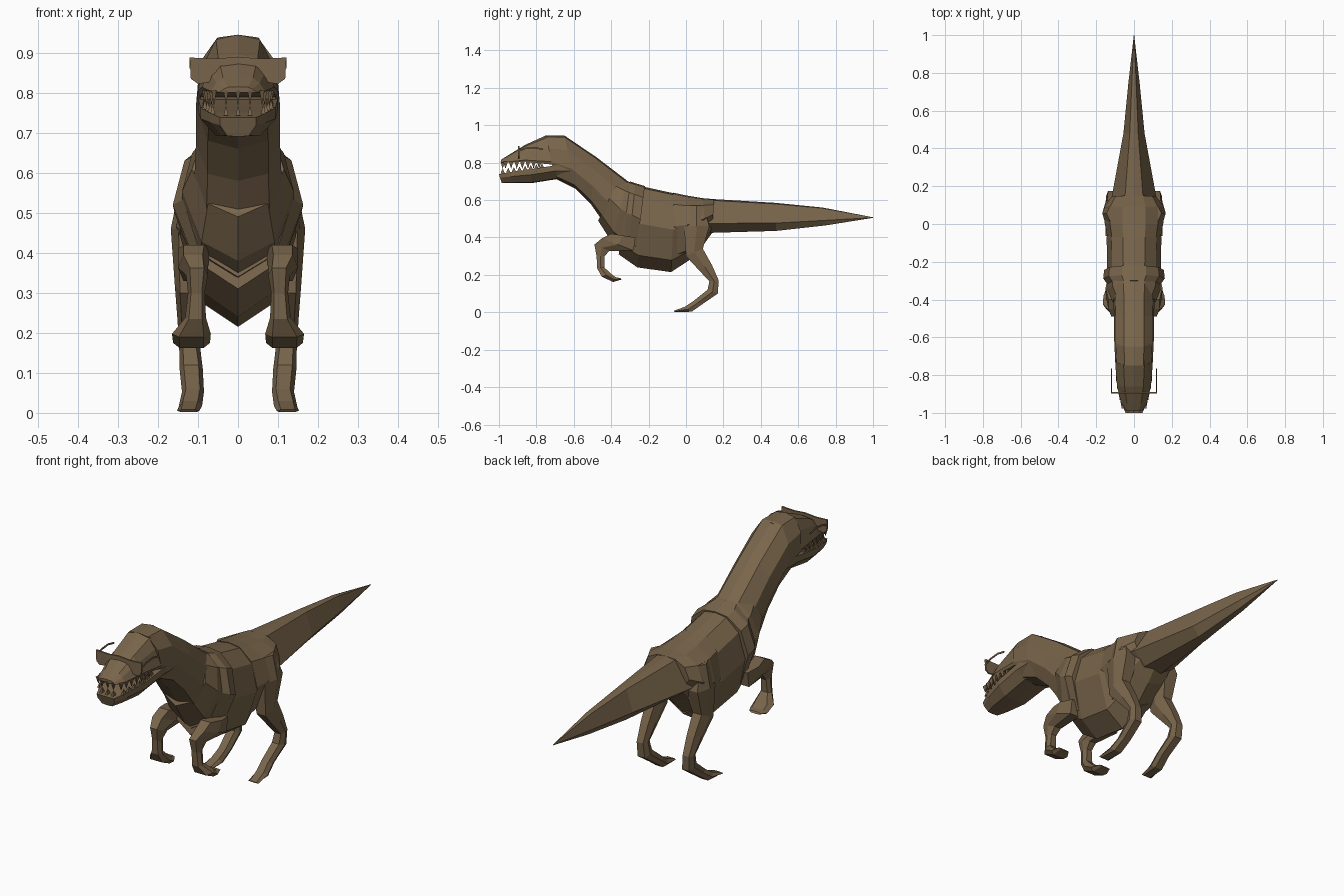
import bpy, bmesh, math
from mathutils import Vector

skin = bpy.data.materials.new("brown_hide")
skin.diffuse_color = (0.19, 0.13, 0.07, 1)


def finish(name, bm):
    bmesh.ops.recalc_face_normals(bm, faces=bm.faces)
    me = bpy.data.meshes.new(name)
    bm.to_mesh(me)
    bm.free()
    me.materials.append(skin)
    ob = bpy.data.objects.new(name, me)
    bpy.context.collection.objects.link(ob)
    return ob


def loft(name, rings):
    """Skin a list of closed rings and cap both ends."""
    bm = bmesh.new()
    vs = [[bm.verts.new(p) for p in r] for r in rings]
    n = len(rings[0])
    for a, b in zip(vs, vs[1:]):
        for i in range(n):
            j = (i + 1) % n
            bm.faces.new((a[i], a[j], b[j], b[i]))
    bm.faces.new(vs[0])
    bm.faces.new(vs[-1])
    bmesh.ops.remove_doubles(bm, verts=bm.verts, dist=0.0005)
    return finish(name, bm)


def section(top, bottom, width, shape):
    """Symmetric ring from a top point to a bottom point (y, z)."""
    t, b = Vector((0, *top)), Vector((0, *bottom))
    right = [t.lerp(b, f) + Vector((width * w, 0, 0)) for f, w in shape]
    left = [Vector((-p.x, p.y, p.z)) for p in reversed(right) if p.x > 1e-6]
    return right + left


def trunk(name, rows, shape):
    return loft(name, [section(t, b, w, shape) for t, b, w in rows])


def limb(name, rows):
    """Mirrored pair of limbs; each row is front (y, z), back (y, z), inner x, outer x."""
    for side, s in (("right", 1), ("left", -1)):
        rings = []
        for f, b, xi, xo in rows:
            f, b = Vector((0, *f)), Vector((0, *b))
            m, c = (f + b) / 2, (xo - xi) * 0.18
            pts = [(f, xi + c), (f, xo - c), (m, xo), (b, xo - c), (b, xi + c), (m, xi)]
            rings.append([p + Vector((s * x, 0, 0)) for p, x in pts])
        loft(f"{name}_{side}", rings)


NECK = [(0, 0), (0.03, 0.5), (0.28, 0.92), (0.62, 1), (0.93, 0.72), (1, 0)]
BODY = [(0, 0), (0.02, 0.4), (0.16, 0.82), (0.46, 1), (0.85, 0.65), (1, 0)]
TAIL = [(0, 0), (0.04, 0.4), (0.72, 1), (1, 0.4), (1, 0)]
HEAD = [(0, 0), (0.08, 0.55), (0.4, 0.8), (0.9, 1), (1, 0.95), (1, 0)]
JAW = [(0, 0), (0, 1), (0.4, 1), (0.95, 0.6), (1, 0)]

# Neck, chest and torso, with overlapping bands
trunk("neck", [((-0.75, .945), (-0.70, .715), .10),
               ((-0.65, .945), (-0.59, .66), .105),
               ((-0.48, .83), (-0.51, .58), .105),
               ((-0.31, .70), (-0.44, .48), .11)], NECK)
trunk("chest", [((-0.36, .71), (-0.47, .49), .115),
                ((-0.31, .70), (-0.40, .38), .14),
                ((-0.23, .67), (-0.33, .33), .14)], BODY)
trunk("shoulder_band", [((-0.30, .70), (-0.36, .34), .135),
                        ((-0.27, .69), (-0.31, .32), .163),
                        ((-0.22, .675), (-0.27, .29), .158)], BODY)
trunk("belly", [((-0.30, .68), (-0.36, .31), .13),
                ((-0.22, .67), (-0.26, .24), .142),
                ((-0.06, .635), (-0.08, .215), .145),
                ((0.02, .61), (0.02, .28), .12)], BODY)
trunk("hip_band", [((-0.07, .64), (-0.05, .25), .143),
                   ((0.00, .625), (0.01, .28), .155),
                   ((0.09, .61), (0.10, .37), .155),
                   ((0.15, .605), (0.14, .425), .118)], BODY)
trunk("tail", [((0.08, .61), (0.10, .425), .125),
               ((0.15, .605), (0.14, .425), .118),
               ((0.48, .585), (0.48, .435), .056),
               ((0.73, .56), (0.75, .465), .03),
               ((1.0, .508), (1.0, .505), .001)], TAIL)

# Head and open jaw
trunk("upper_head", [((-0.64, .94), (-0.64, .78), .10),
                     ((-0.75, .945), (-0.72, .79), .10),
                     ((-0.86, .895), (-0.86, .805), .09),
                     ((-0.95, .84), (-0.95, .80), .068),
                     ((-0.99, .815), (-0.99, .80), .045)], HEAD)
trunk("lower_jaw", [((-0.62, .80), (-0.62, .69), .10),
                    ((-0.70, .785), (-0.69, .712), .10),
                    ((-0.83, .765), (-0.83, .69), .094),
                    ((-0.94, .75), (-0.93, .69), .07),
                    ((-1.0, .738), (-0.985, .69), .045)], JAW)


# Teeth: small pyramids following the jaw edges
def teeth(name, z_at, length, shift):
    bm = bmesh.new()
    spots = []
    for i in range(7):
        y = -0.965 + shift + i * 0.03
        x = 0.06 + (y + 0.965) * 0.21 if y < -0.86 else 0.083
        spots += [(x, y), (-x, y)]
    spots += [(x, -0.98) for x in (-0.03, 0, 0.03)]
    for x, y in spots:
        z = z_at(y)
        base = [bm.verts.new((x + a, y + b, z)) for a, b in
                ((.006, .012), (-.006, .012), (-.006, -.012), (.006, -.012))]
        tip = bm.verts.new((x, y, z + length))
        bm.faces.new(base)
        for i in range(4):
            bm.faces.new((base[i], base[(i + 1) % 4], tip))
    finish(name, bm)


teeth("upper_teeth", lambda y: 0.805, -0.038, 0)
teeth("lower_teeth", lambda y: 0.74 + (y + 1) * 0.13, 0.026, 0.015)

# Brow plate with thin side arms sweeping back
bm = bmesh.new()
half = [(0, .83), (.05, .83), (.06, .828), (.10, .822), (.118, .835), (.121, .888),
        (.055, .885), (0, .89)]
outline = half + [(-x, z) for x, z in reversed(half[1:-1])]
front = bm.faces.new([bm.verts.new((x, -0.898, z)) for x, z in outline])
ext = bmesh.ops.extrude_face_region(bm, geom=[front])["geom"]
bmesh.ops.translate(bm, vec=(0, .008, 0), verts=[v for v in ext if isinstance(v, bmesh.types.BMVert)])
finish("brow_plate", bm)
limb("brow_arm", [((y, z), (y, z + .008), .116, .121) for y, z in
                  ((-0.898, .858), (-0.86, .872), (-0.81, .877), (-0.765, .867))])

# Front legs with feet curled back
limb("front_leg", [((-0.40, .42), (-0.27, .40), .07, .15),
                   ((-0.45, .395), (-0.28, .33), .075, .15),
                   ((-0.49, .362), (-0.41, .328), .075, .13),
                   ((-0.478, .30), (-0.435, .30), .083, .125),
                   ((-0.475, .235), (-0.437, .24), .08, .132),
                   ((-0.45, .19), (-0.40, .205), .068, .165),
                   ((-0.39, .162), (-0.375, .187), .07, .162),
                   ((-0.345, .175), (-0.35, .183), .09, .15)])

# Hind legs
limb("hind_leg", [((0.02, .57), (0.09, .57), .06, .145),
                  ((-0.01, .46), (0.125, .46), .06, .168),
                  ((0.0, .30), (0.09, .34), .085, .158),
                  ((0.06, .235), (0.14, .25), .09, .152),
                  ((0.125, .165), (0.175, .17), .095, .147),
                  ((0.115, .12), (0.17, .10), .088, .146),
                  ((0.04, .06), (0.09, .045), .085, .14),
                  ((-0.005, .03), (0.03, .003), .09, .148),
                  ((-0.065, .008), (-0.06, .002), .097, .152)])
